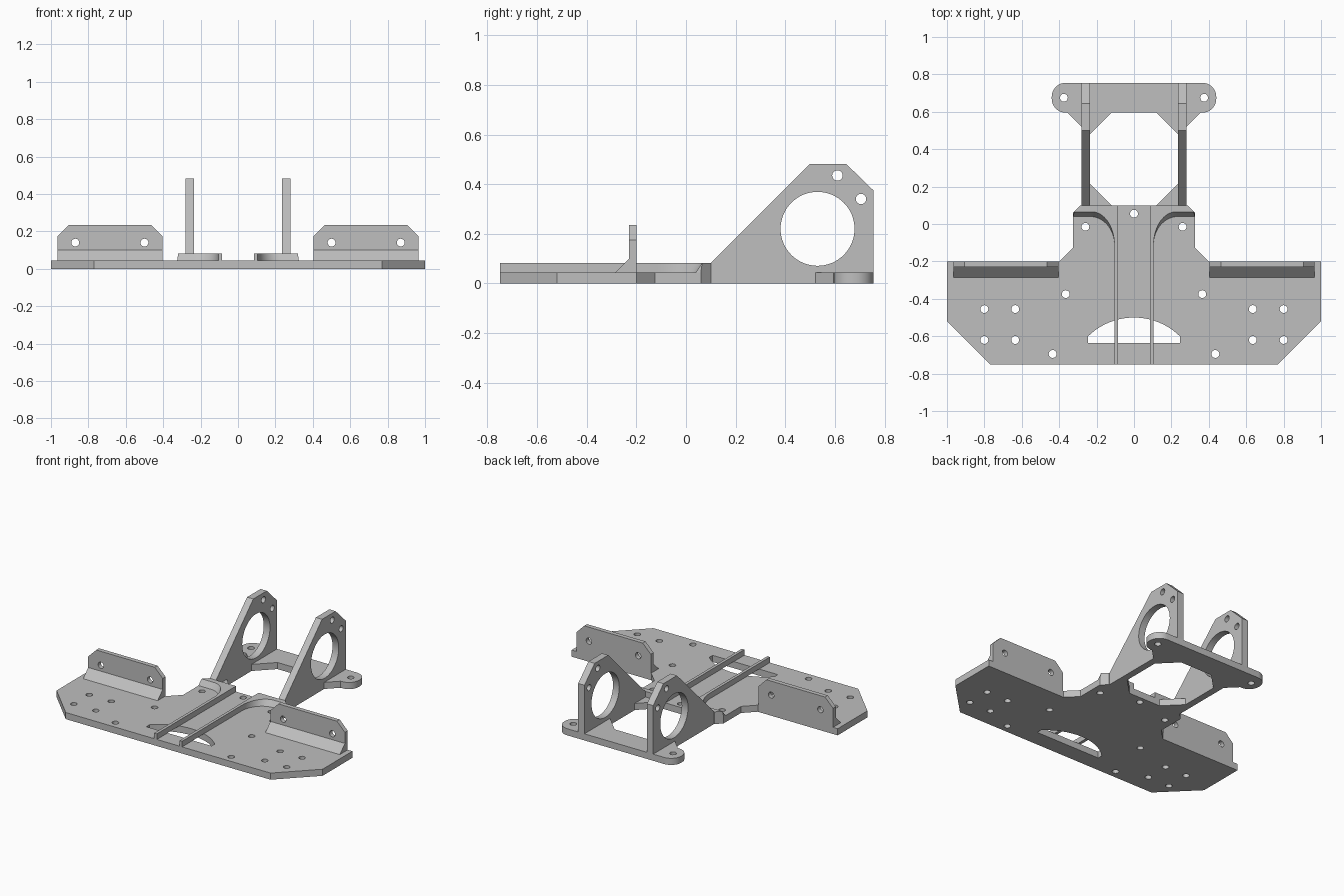
import bpy, bmesh
from math import sin, cos, pi, radians
from mathutils import Vector

cube = bpy.data.objects.get("Cube")
if cube:
    bpy.data.objects.remove(cube, do_unlink=True)

GREY = (0.52, 0.52, 0.52, 1)
mat = bpy.data.materials.new("plain grey")
mat.use_nodes = True
mat.diffuse_color = GREY
mat.node_tree.nodes["Principled BSDF"].inputs["Base Color"].default_value = GREY

T = 0.045      # plate thickness
RIB = 0.083    # rib top


def arc(cx, cy, rx, ry, a0, a1, n=12):
    angles = [radians(a0 + (a1 - a0) * i / n) for i in range(n + 1)]
    return [(cx + rx * cos(a), cy + ry * sin(a)) for a in angles]


def hole(cx, cy, r=0.021, n=24):
    return arc(cx, cy, r, r, 0, 360, n)[:-1]


def mirrored(half):
    """Close a right-hand outline with its mirror image in x."""
    return half + [(-x, y) for x, y in reversed(half)]


def finish(bm, name):
    bmesh.ops.recalc_face_normals(bm, faces=bm.faces)
    mesh = bpy.data.meshes.new(name)
    bm.to_mesh(mesh)
    bm.free()
    mesh.materials.append(mat)
    ob = bpy.data.objects.new(name, mesh)
    bpy.context.collection.objects.link(ob)
    bpy.ops.object.select_all(action="DESELECT")
    ob.select_set(True)
    bpy.context.view_layer.objects.active = ob
    bpy.ops.object.shade_smooth_by_angle(angle=radians(30))
    return ob


def slab(name, outline, lo, hi, axis="z", holes=()):
    """Extrude a flat outline with holes from lo to hi along an axis."""
    place = {"x": lambda a, b, d: (d, a, b),
             "y": lambda a, b, d: (a, d, b),
             "z": lambda a, b, d: (a, b, d)}[axis]
    bm = bmesh.new()
    for loop in (outline, *holes):
        vs = [bm.verts.new(place(a, b, lo)) for a, b in loop]
        for i, v in enumerate(vs):
            bm.edges.new((v, vs[i - 1]))
    bmesh.ops.triangle_fill(bm, use_beauty=True, edges=bm.edges[:],
                            normal=Vector(place(0, 0, 1)))
    ext = bmesh.ops.extrude_face_region(bm, geom=bm.faces[:], use_keep_orig=True)
    moved = [g for g in ext["geom"] if isinstance(g, bmesh.types.BMVert)]
    bmesh.ops.translate(bm, verts=moved, vec=place(0, 0, hi - lo))
    return finish(bm, name)


def loft(name, bottom, top, z0, z1):
    """Join two outlines of equal length at different heights."""
    bm = bmesh.new()
    lo = [bm.verts.new((x, y, z0)) for x, y in bottom]
    hi = [bm.verts.new((x, y, z1)) for x, y in top]
    bm.faces.new(lo)
    bm.faces.new(hi)
    for i in range(len(lo)):
        bm.faces.new((lo[i - 1], lo[i], hi[i], hi[i - 1]))
    return finish(bm, name)


# Base plate with screw holes and a domed window
plate = mirrored([(0.77, -0.75), (1, -0.52), (1, -0.2), (0.4, -0.2),
                  (0.325, -0.125), (0.325, 0.06), (0.285, 0.1)])
spots = [(0.8, -0.455), (0.635, -0.455), (0.8, -0.62), (0.635, -0.62),
         (0.365, -0.375), (0.435, -0.695), (0.26, -0.015)]
holes = [hole(s * x, y) for x, y in spots for s in (-1, 1)] + [hole(0, 0.055)]
window = [(-0.245, -0.635), (0.245, -0.635)] + arc(0, -0.85, 0.35, 0.35, 45.6, 134.4, 24)
slab("base_plate", plate, 0, T, holes=holes + [window])

# Rear cross plate with rounded ends and corner webs
rear = mirrored([(0.12, 0.595), (0.235, 0.48), (0.28, 0.52), (0.355, 0.595)]
                + arc(0.365, 0.67, 0.075, 0.075, -90, 0, 8)
                + arc(0.365, 0.68, 0.075, 0.075, 0, 90, 8))
slab("rear_plate", rear, 0, T, holes=[hole(s * 0.375, 0.675) for s in (-1, 1)])

arm = [(0.1, 0), (0.1, RIB), (0.5, 0.482), (0.645, 0.482), (0.755, 0.375), (0.755, 0)]
arm_holes = [hole(0.53, 0.22, 0.149, 64), hole(0.61, 0.435), hole(0.705, 0.34)]
bracket = [(0.405, T), (0.965, T), (0.965, 0.175), (0.905, 0.235),
           (0.465, 0.235), (0.405, 0.175)]
gusset = [(-0.23, T), (-0.285, T), (-0.23, 0.1)]

for side, s in (("left", 1), ("right", -1)):
    def flip(pts):
        return [(s * a, b) for a, b in pts]

    # Upright arm with a large round opening
    slab(side + "_arm", arm, s * 0.235, s * 0.282, "x", arm_holes)
    slab(side + "_arm_web", flip([(0.12, 0.1), (0.235, 0.1), (0.235, 0.215)]), 0, T)

    # Side bracket and its sloped foot
    slab(side + "_bracket", flip(bracket), -0.23, -0.2, "y",
         [hole(s * 0.5, 0.14), hole(s * 0.87, 0.14)])
    slab(side + "_bracket_foot", gusset, s * 0.405, s * 0.965, "x")

    # Long rib
    slab(side + "_rib", [(-0.75, T), (0.1, T), (0.1, RIB), (-0.75, RIB)],
         s * 0.085, s * 0.105, "x")

    # Raised rear edge flowing into the rib
    back = [(0.325, 0.06), (0.285, 0.1), (0.105, 0.1)]
    low = arc(0.235, -0.11, 0.13, 0.15, 180, 90, 16) + [(0.325, 0.04)] + back
    high = arc(0.225, -0.11, 0.12, 0.175, 180, 90, 16) + [(0.32, 0.065)] + back
    high[-3] = (0.32, 0.0651)
    loft(side + "_raised_edge", flip(low), flip(high), T, RIB)
